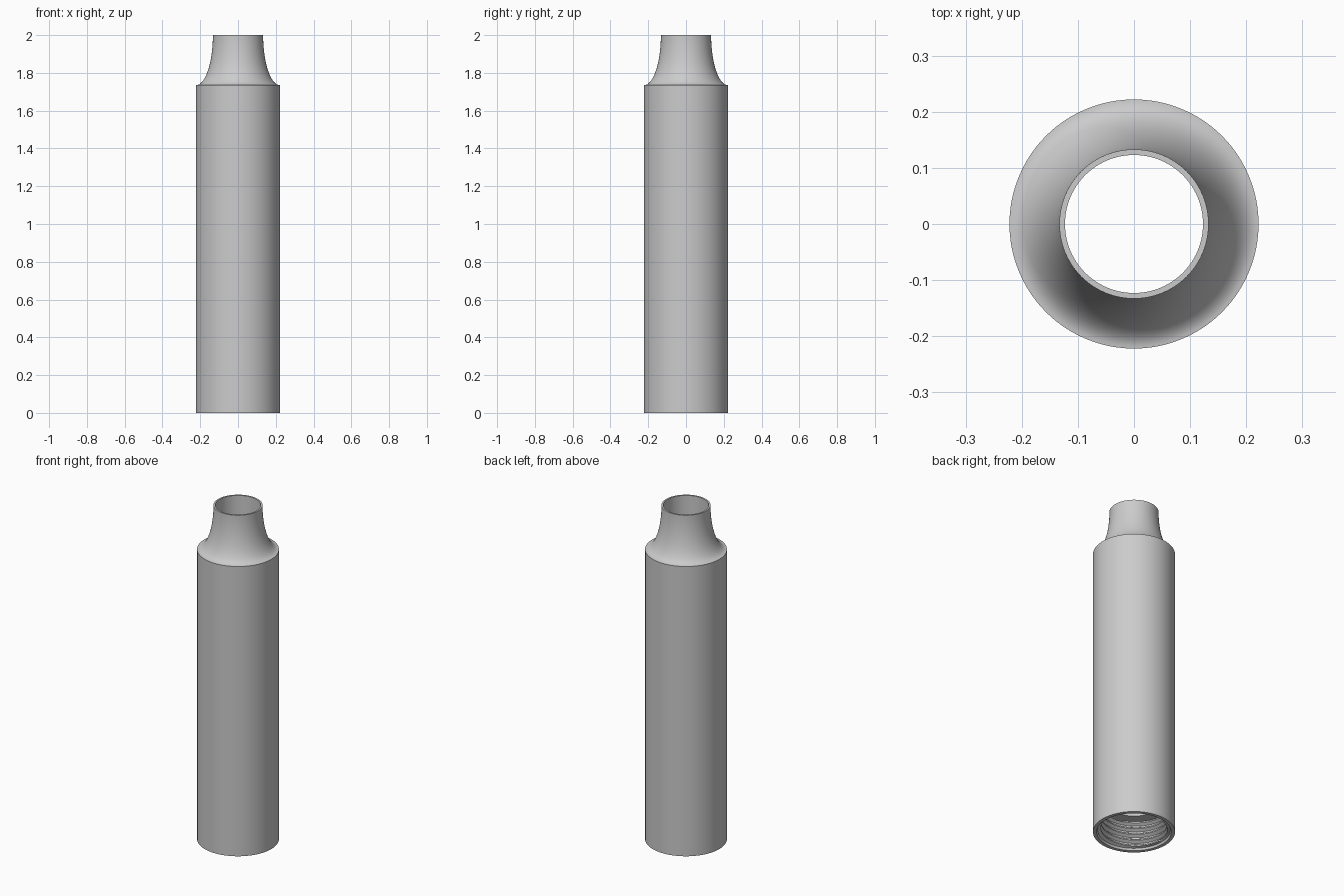
import bpy, bmesh, math

if "Cube" in bpy.data.objects:
    bpy.data.objects.remove(bpy.data.objects["Cube"])

SEGMENTS = 96
OUTER, BORE, NECK = 0.222, 0.123, 0.133
SHOULDER_Z, TOP_Z = 1.735, 2.0
ROOT, CREST = 0.197, 0.180          # thread radii
THREAD_LOW, THREAD_TOP, PITCH = 0.012, 0.17, 0.036

grey = bpy.data.materials.new("grey metal")
grey.diffuse_color = (0.6, 0.6, 0.6, 1)
grey.use_nodes = True
grey.node_tree.nodes["Principled BSDF"].inputs["Base Color"].default_value = grey.diffuse_color


def finish(bm, name):
    mesh = bpy.data.meshes.new(name)
    bm.to_mesh(mesh)
    bm.free()
    obj = bpy.data.objects.new(name, mesh)
    mesh.materials.append(grey)
    bpy.context.collection.objects.link(obj)
    bpy.ops.object.select_all(action='DESELECT')
    obj.select_set(True)
    bpy.context.view_layer.objects.active = obj
    bpy.ops.object.shade_smooth_by_angle(angle=math.radians(30))


# Tube body: socket ledge, bore, top rim, concave neck, outer wall, bottom rim
profile = [(ROOT, THREAD_TOP), (BORE, THREAD_TOP), (BORE, TOP_Z)]
for i in range(25):
    t = math.pi / 2 * i / 24
    profile.append((OUTER - (OUTER - NECK) * math.cos(t),
                    TOP_Z - (TOP_Z - SHOULDER_Z) * math.sin(t)))
profile += [(OUTER, 0), (ROOT + 0.005, 0), (ROOT, THREAD_LOW)]

bm = bmesh.new()
verts = [bm.verts.new((r, 0, z)) for r, z in profile]
edges = [bm.edges.new(pair) for pair in zip(verts, verts[1:])]
bmesh.ops.spin(bm, geom=verts + edges, cent=(0, 0, 0), axis=(0, 0, 1),
               angle=2 * math.pi, steps=SEGMENTS, use_merge=True)
bmesh.ops.remove_doubles(bm, verts=bm.verts, dist=1e-5)
# Orient faces by the outer wall
bm.faces.ensure_lookup_table()
wall = max(bm.faces, key=lambda f: f.calc_center_median().xy.length)
bm.normal_update()
if wall.normal.xy.dot(wall.calc_center_median().xy) < 0:
    bmesh.ops.reverse_faces(bm, faces=bm.faces)
finish(bm, "tube_body")

# Internal thread: helical trapezoid ridge clipped to the socket depth
tooth = [(0.0, ROOT), (0.2, ROOT), (0.5, CREST), (0.7, CREST)]
rows = [(k + f, r) for k in range(-1, 6) for f, r in tooth]
bm = bmesh.new()
columns = []
for s in range(SEGMENTS + 1):
    turn = s / SEGMENTS
    a = 2 * math.pi * turn
    column = []
    for level, r in rows:
        z = THREAD_LOW + PITCH * (level + turn)
        if not THREAD_LOW < z < THREAD_TOP:
            z, r = min(max(z, THREAD_LOW), THREAD_TOP), ROOT
        column.append(bm.verts.new((r * math.cos(a), r * math.sin(a), z)))
    columns.append(column)
for c, d in zip(columns, columns[1:]):
    for i in range(len(rows) - 1):
        bm.faces.new((c[i], c[i + 1], d[i + 1], d[i]))
bmesh.ops.remove_doubles(bm, verts=bm.verts, dist=1e-5)
finish(bm, "socket_thread")
